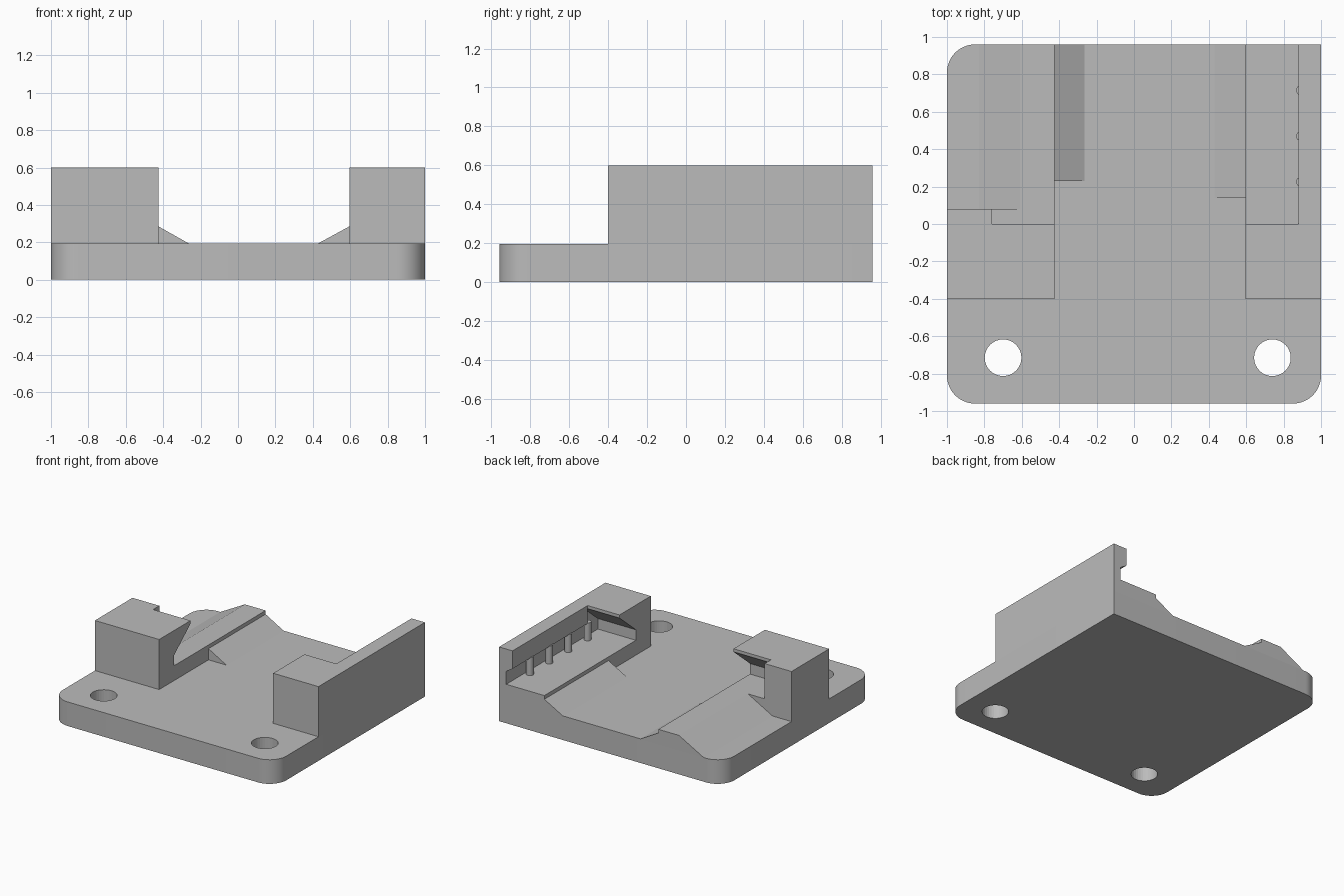
import bpy, bmesh, math
from mathutils import Vector

cube = bpy.data.objects.get("Cube")
if cube:
    bpy.data.objects.remove(cube, do_unlink=True)

grey = bpy.data.materials.new("plain_grey")
grey.use_nodes = True
grey.diffuse_color = (0.5, 0.5, 0.5, 1)
grey.node_tree.nodes["Principled BSDF"].inputs["Base Color"].default_value = (0.5, 0.5, 0.5, 1)

BACK, BASE, TOP, SEAT = 0.96, 0.195, 0.6, 0.315
AXES = {"x": lambda a, b, t: (t, a, b),
        "y": lambda a, b, t: (a, t, b),
        "z": lambda a, b, t: (a, b, t)}


def prism(name, profile, axis, start, end):
    """Extrude a closed 2D profile along one axis."""
    bm = bmesh.new()
    place = AXES[axis]
    face = bm.faces.new([bm.verts.new(place(a, b, start)) for a, b in profile])
    grown = bmesh.ops.extrude_face_region(bm, geom=[face])
    moved = [v for v in grown["geom"] if isinstance(v, bmesh.types.BMVert)]
    bmesh.ops.translate(bm, verts=moved, vec=Vector(place(0, 0, end - start)))
    bmesh.ops.recalc_face_normals(bm, faces=bm.faces)
    mesh = bpy.data.meshes.new(name)
    bm.to_mesh(mesh)
    bm.free()
    mesh.materials.append(grey)
    obj = bpy.data.objects.new(name, mesh)
    bpy.context.collection.objects.link(obj)
    return obj


def box(name, x0, x1, y0, y1, z0, z1):
    return prism(name, [(x0, y0), (x1, y0), (x1, y1), (x0, y1)], "z", z0, z1)


def circle(cx, cy, r, start=0, sweep=360, n=32):
    return [(cx + r * math.cos(math.radians(start + sweep * i / n)),
             cy + r * math.sin(math.radians(start + sweep * i / n))) for i in range(n)]


def smooth(obj):
    bpy.ops.object.select_all(action="DESELECT")
    obj.select_set(True)
    bpy.context.view_layer.objects.active = obj
    bpy.ops.object.shade_smooth_by_angle(angle=math.radians(30))


# Base plate: three rounded corners, one square
R = 0.15
outline = [(1, BACK)]
for sx, sy, start in ((-1, 1, 90), (-1, -1, 180), (1, -1, 270)):
    outline += circle(sx * (1 - R), sy * (BACK - R), R, start, 90 * 13 / 12, 13)
plate = prism("base_plate", outline, "z", 0, BASE)

# Screw holes
for side, cx in (("right", -0.70), ("left", 0.74)):
    cutter = prism(side + "_hole_cutter", circle(cx, -0.715, 0.098), "z", -0.1, 0.3)
    cutter.hide_render = True
    cutter.hide_set(True)
    mod = plate.modifiers.new(side + "_screw_hole", "BOOLEAN")
    mod.operation, mod.solver, mod.object = "DIFFERENCE", "EXACT", cutter
smooth(plate)

# Front clamp blocks, with a pocket under a sloping overhang
jaw = [(-0.4, BASE), (-0.4, TOP), (0, TOP), (0, 0.575), (-0.21, 0.40),
       (-0.21, SEAT), (0.08, SEAT), (0.08, BASE)]
prism("left_clamp", jaw, "x", 0.595, 0.936)
prism("right_clamp", jaw, "x", -0.76, -0.425)
box("right_clamp_end", -1, -0.76, -0.4, 0.08, BASE, TOP)

# Left side wall with an undercut along its inner face
wall = [(1, BASE), (1, TOP), (0.88, TOP), (0.88, 0.455), (0.936, 0.42), (0.936, BASE)]
prism("left_wall", wall, "y", 0, BACK)
box("left_wall_front", 0.936, 1, -0.4, 0, BASE, TOP)

# Seats behind the clamps: raised ledge on the left, ridge on the right
box("left_ledge", 0.595, 0.936, 0.08, BACK, BASE, SEAT)
ridge = [(-0.83, BASE), (-0.61, SEAT), (-0.425, SEAT), (-0.425, BASE)]
prism("right_ridge", ridge, "y", 0.08, BACK)

# Ramps between the seats and the floor
for name, inner, foot, start in (("left_ramp", 0.595, 0.43, 0.14),
                                 ("right_ramp", -0.425, -0.265, 0.23)):
    prism(name, [(inner, BASE), (inner, 0.285), (foot, BASE)], "y", start, BACK)

# Row of contact pins under the wall lip
for i in range(4):
    pin = prism(f"contact_pin_{i + 1}", circle(0.895, -0.02 + 0.245 * i, 0.028, n=16),
                "z", SEAT, 0.46)
    smooth(pin)
